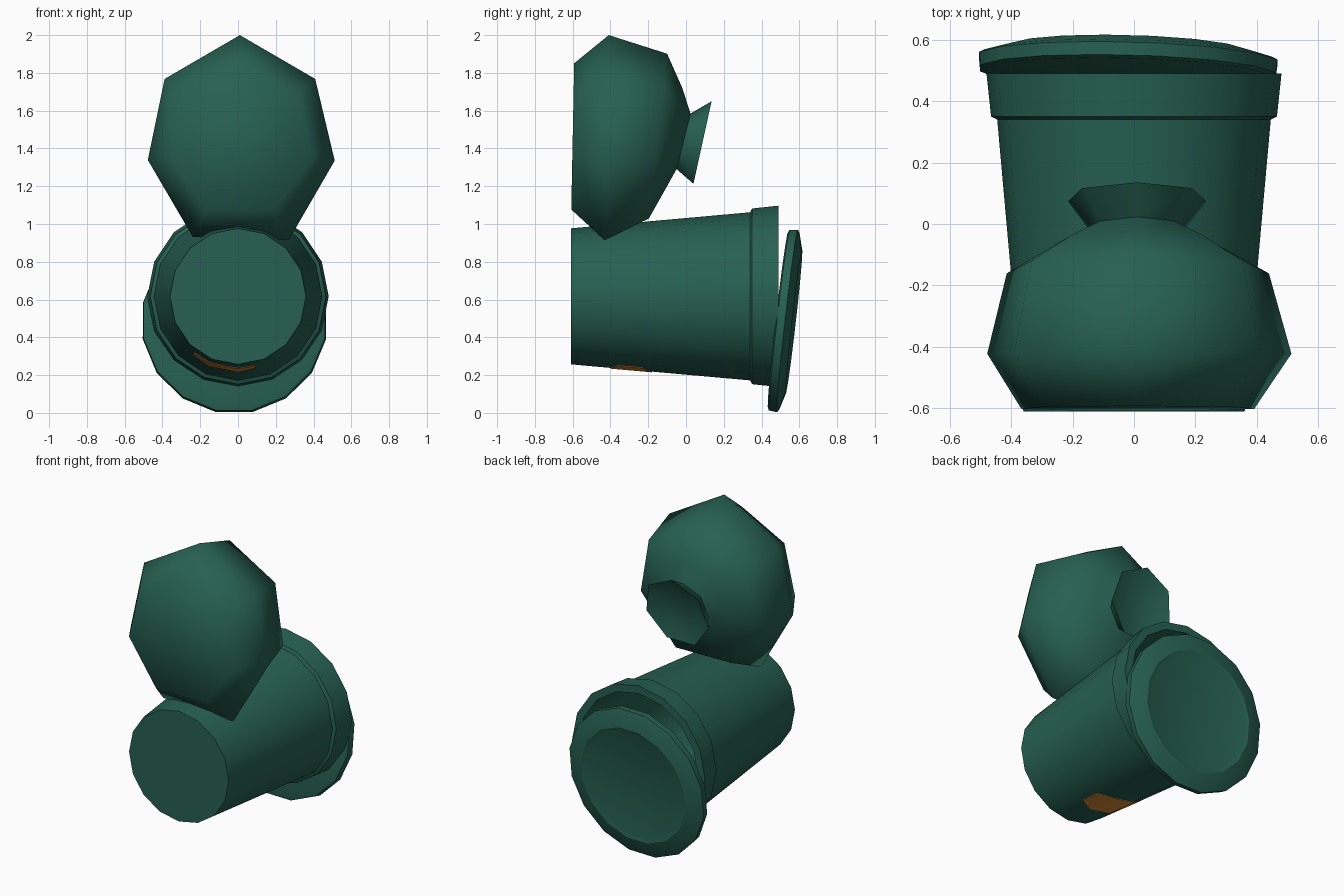
import bpy, bmesh, math
from mathutils import Matrix, Vector

if "Cube" in bpy.data.objects:
    bpy.data.objects.remove(bpy.data.objects["Cube"])


def material(name, rgb):
    m = bpy.data.materials.new(name)
    m.diffuse_color = (*rgb, 1)
    m.use_nodes = True
    m.node_tree.nodes["Principled BSDF"].inputs["Base Color"].default_value = m.diffuse_color
    return m


GREEN = material("dark_green", (0.02, 0.118, 0.084))
ORANGE = material("orange", (0.72, 0.27, 0.04))


def loft(name, rings, mat, angle, close_loop=False, recalc=True):
    """Skin equal-sized rings of points; cap the ends or join last to first."""
    bm = bmesh.new()
    vr = [[bm.verts.new(p) for p in ring] for ring in rings]
    n = len(vr[0])
    pairs = list(zip(vr, vr[1:]))
    for a, b in pairs:
        for i in range(n):
            j = (i + 1) % n
            bm.faces.new((a[i], a[j], b[j], b[i]))
    if not close_loop:
        bm.faces.new(vr[0])
        bm.faces.new(vr[-1])
    return finish(name, bm, mat, angle)


def finish(name, bm, mat, angle):
    bmesh.ops.recalc_face_normals(bm, faces=bm.faces[:])
    me = bpy.data.meshes.new(name)
    bm.to_mesh(me)
    bm.free()
    me.materials.append(mat)
    ob = bpy.data.objects.new(name, me)
    bpy.context.collection.objects.link(ob)
    bpy.ops.object.select_all(action='DESELECT')
    ob.select_set(True)
    bpy.context.view_layer.objects.active = ob
    bpy.ops.object.shade_smooth_by_angle(angle=math.radians(angle))
    return ob


def ring(r, y, n=16, phase=0.0):
    return [Vector((r * math.sin(math.tau * (i + phase) / n), y,
                    r * math.cos(math.tau * (i + phase) / n))) for i in range(n)]


# Bin lying on its side, hollow, with a thicker collar at the mouth
CZ = 0.617
profile = [(0.36, -0.61), (0.445, 0.34), (0.465, 0.35), (0.48, 0.49),
           (0.43, 0.49), (0.34, -0.57)]
bin_body = loft("bin_body", [ring(r, y) for r, y in profile], GREEN, 30)
bin_body.location.z = CZ

# Lid leaning against the mouth
profile = [(0.47, 0.0), (0.49, 0.008), (0.495, 0.05), (0.475, 0.06),
           (0.385, 0.085), (0.36, 0.077)]
lid = loft("lid", [ring(r, y, phase=0.5) for r, y in profile], GREEN, 30)
lid.matrix_world = (Matrix.Translation((-0.02, 0.487, 0.492))
                    @ Matrix.Rotation(math.radians(-1.5), 4, 'Z')
                    @ Matrix.Rotation(math.radians(-6.5), 4, 'X'))

# Sticker on the underside of the bin, folded over its facets
def on_bin(deg, y, lift):
    r = 0.36 + (y + 0.61) / 0.95 * 0.085
    off = math.radians(deg % 22.5 - 11.25)
    r = r * math.cos(math.radians(11.25)) / math.cos(off) + lift
    a = math.radians(deg)
    return Vector((r * math.sin(a), y, CZ - r * math.cos(a)))


outline = [(-38, -0.36, -0.22), (-22.5, -0.4, -0.18), (0, -0.4, -0.18), (14, -0.36, -0.23)]
loft("sticker", [[on_bin(a, y0, -0.002), on_bin(a, y1, -0.002),
                  on_bin(a, y1, 0.004), on_bin(a, y0, 0.004)]
                 for a, y0, y1 in outline], ORANGE, 30)

# Tied rubbish bag: lumpy seven-sided rings along y
lumps = [0.55, 0.51, 0.515, 0.595, 0.575, 0.5, 0.51]


def bag_ring(r, y, lean, lumpiness, cz=1.45):
    pts = []
    for p, l in zip(ring(1, 0, 7), lumps):
        q = p * r * (1 + lumpiness * (l / 0.53 - 1))
        pts.append(Vector((q.x + 0.01, y + lean * q.z, q.z + cz)))
    return pts


bag = [bag_ring(0.395, -0.6, 0.02, 0.4),
       bag_ring(0.53, -0.42, 0.02, 1.0),
       bag_ring(0.445, -0.15, 0.11, 0.4),
       bag_ring(0.27, -0.06, 0.15, 0),
       bag_ring(0.155, -0.015, 0.25, 0, 1.43),   # tied neck
       bag_ring(0.23, 0.085, 0.22, 0, 1.42),     # flared opening
       bag_ring(0.13, 0.05, 0.22, 0, 1.42)]
loft("rubbish_bag", bag, GREEN, 60)
